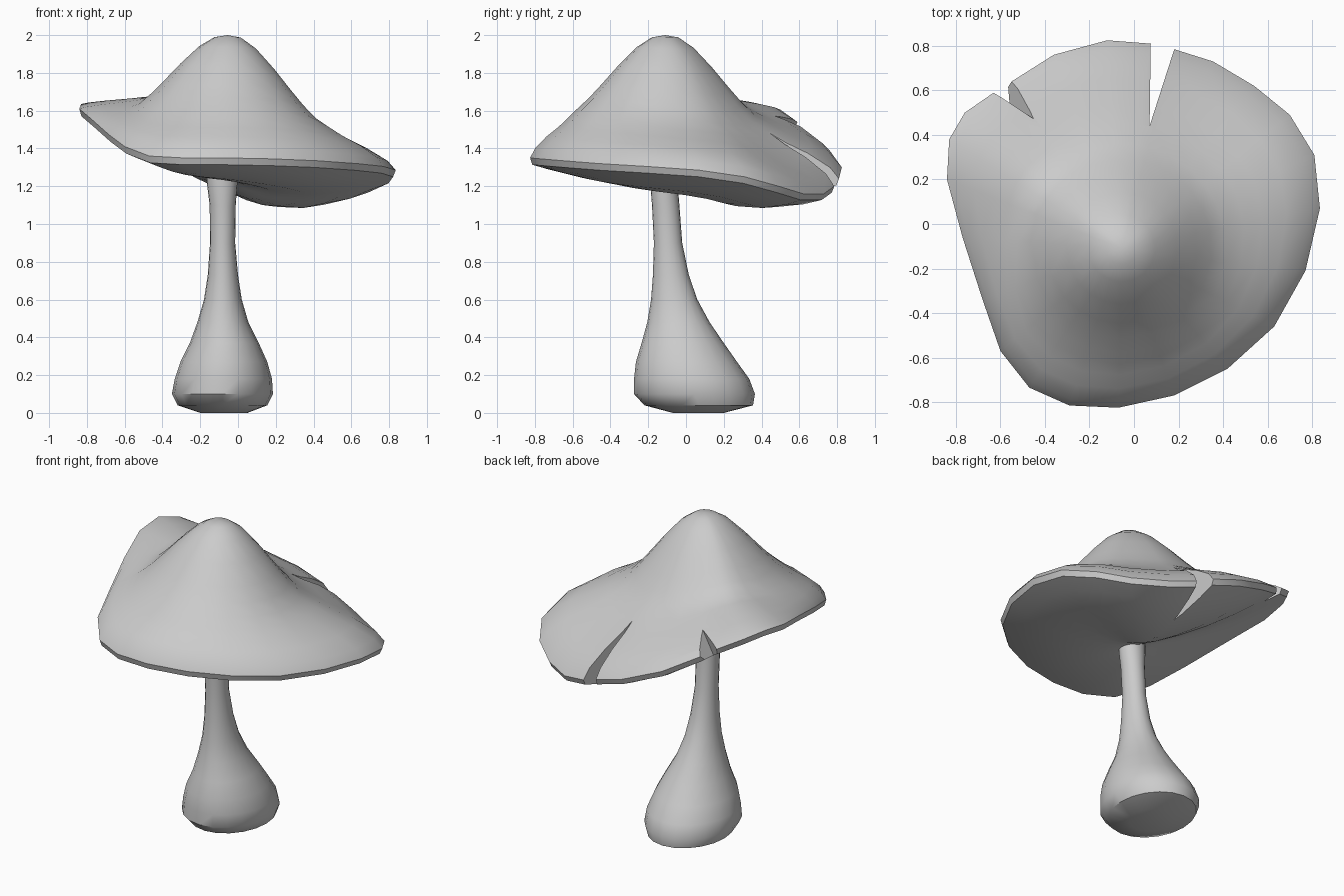
import bpy, bmesh, math
from mathutils import Vector

if "Cube" in bpy.data.objects:
    bpy.data.objects.remove(bpy.data.objects["Cube"])


def make(name, rings, start=None, end=None):
    """Skin a stack of closed rings; close each end on a point or a flat face."""
    bm = bmesh.new()
    loops = [[bm.verts.new(p) for p in r] for r in rings]
    n = len(loops[0])
    for a, b in zip(loops, loops[1:]):
        for i in range(n):
            j = (i + 1) % n
            bm.faces.new((a[i], a[j], b[j], b[i]))
    for tip, loop in ((start, loops[0]), (end, loops[-1])):
        if tip is None:
            bm.faces.new(loop)
        else:
            v = bm.verts.new(tip)
            for i in range(n):
                bm.faces.new((v, loop[i], loop[(i + 1) % n]))
    bmesh.ops.recalc_face_normals(bm, faces=bm.faces)
    me = bpy.data.meshes.new(name)
    bm.to_mesh(me)
    bm.free()
    ob = bpy.data.objects.new(name, me)
    bpy.context.collection.objects.link(ob)
    return ob


def smooth(ob, degrees):
    bpy.ops.object.select_all(action='DESELECT')
    ob.select_set(True)
    bpy.context.view_layer.objects.active = ob
    bpy.ops.object.shade_smooth_by_angle(angle=math.radians(degrees))


# Cap: wavy rim outline, counter-clockwise from the right side
rim = [Vector(p) for p in (
    (.835, .07, 1.285), (.81, .31, 1.25), (.70, .49, 1.20), (.54, .62, 1.16),
    (.355, .73, 1.16), (.18, .785, 1.20), (.075, .81, 1.24), (-.12, .825, 1.30),
    (-.36, .76, 1.39), (-.55, .64, 1.49), (-.63, .59, 1.54), (-.76, .50, 1.605),
    (-.83, .38, 1.635), (-.84, .20, 1.61), (-.77, -.06, 1.55), (-.68, -.34, 1.47),
    (-.60, -.57, 1.41), (-.47, -.735, 1.36), (-.29, -.815, 1.35), (-.07, -.825, 1.35),
    (.18, -.77, 1.345), (.42, -.65, 1.335), (.63, -.46, 1.32), (.77, -.21, 1.305))]
apex = Vector((-.055, -.11, 2.0))
belly = Vector((-.09, -.08, 1.25))

# Round central dome down to a tilted shoulder ring, then a brim out to the rim
R = .47
dome = [(.15, .97), (.32, .84), (.53, .59), (.72, .335), (.86, .155), (1, 0)]
brim = [(.2, .81), (.4, .63), (.65, .44), (.9, .19), (1, 0)]
def shoulder_at(r):
    d = r - apex
    d.z = 0
    s = apex + d.normalized() * R
    s.z = 1.565 + .34 * (r.z - 1.35) + .05 * max(0, -r.y) + .04 * max(0, r.y)
    return s
shoulders = [shoulder_at(r) for r in rim]
rings = []
for f, g in dome:
    ring = [apex.lerp(s, f) for s in shoulders]
    for p, s in zip(ring, shoulders):
        p.z = s.z + (2 - s.z) * g
    rings.append(ring)
for u, q in brim:
    ring = [s.lerp(r, u) for s, r in zip(shoulders, rim)]
    for p, s, r in zip(ring, shoulders, rim):
        p.z = r.z + (s.z - r.z) * q
    rings.append(ring)
# Thin lip, then underside sagging most on the low side
for t in (1, .88, .7, .5, .3, .15):
    ring = []
    for r in rim:
        p = belly.lerp(r - Vector((0, 0, .035)), t * .985)
        p.z -= (.24 + .17 * r.x + .07 * r.y) * t * (1 - t)
        ring.append(p)
    rings.append(ring)
cap = make("cap", rings, apex, belly)

# Wedge cutters for the two splits: a triangle swept both ways along a direction
def wedge(name, tri, sweep):
    return make(name, [[Vector(p) + Vector(sweep) * s for p in tri] for s in (-2, 2)])

cutters = [wedge("split_back_cutter",
                 [(.07, .44, 1.4), (.25, 1.0, 1.4), (.078, 1.0, 1.4)], (0, 0, -.25)),
           wedge("split_left_cutter",
                 [(-.46, .475, 1.56), (-.685, .89, 1.385), (-.885, .76, 1.51)],
                 (-.098, .04, -.109))]
bpy.context.view_layer.objects.active = cap
for c in cutters:
    c.hide_render = True
    m = cap.modifiers.new("split", 'BOOLEAN')
    m.operation = 'DIFFERENCE'
    m.solver = 'EXACT'
    m.object = c
    bpy.ops.object.modifier_apply(modifier=m.name)
for c in cutters:
    bpy.data.objects.remove(c)
smooth(cap, 38)

# Stem: z, left x, right x, front y, back y
stem_rows = [(.0, -.20, .05, -.07, .20), (.04, -.32, .155, -.22, .355),
             (.10, -.35, .185, -.275, .365), (.18, -.335, .18, -.275, .335),
             (.27, -.305, .155, -.265, .27), (.37, -.255, .11, -.235, .20),
             (.48, -.215, .055, -.205, .125), (.6, -.18, .02, -.185, .06),
             (.73, -.16, .0, -.175, .015), (.9, -.148, -.015, -.17, -.02),
             (1.1, -.15, -.012, -.18, -.035), (1.22, -.165, -.003, -.19, -.045),
             (1.32, -.165, -.003, -.19, -.045)]
N = 20
stem = make("stem", [[((a + b) / 2 + (b - a) / 2 * math.cos(i * math.tau / N),
                       (c + d) / 2 + (d - c) / 2 * math.sin(i * math.tau / N), z)
                      for i in range(N)] for z, a, b, c, d in stem_rows])
smooth(stem, 40)
